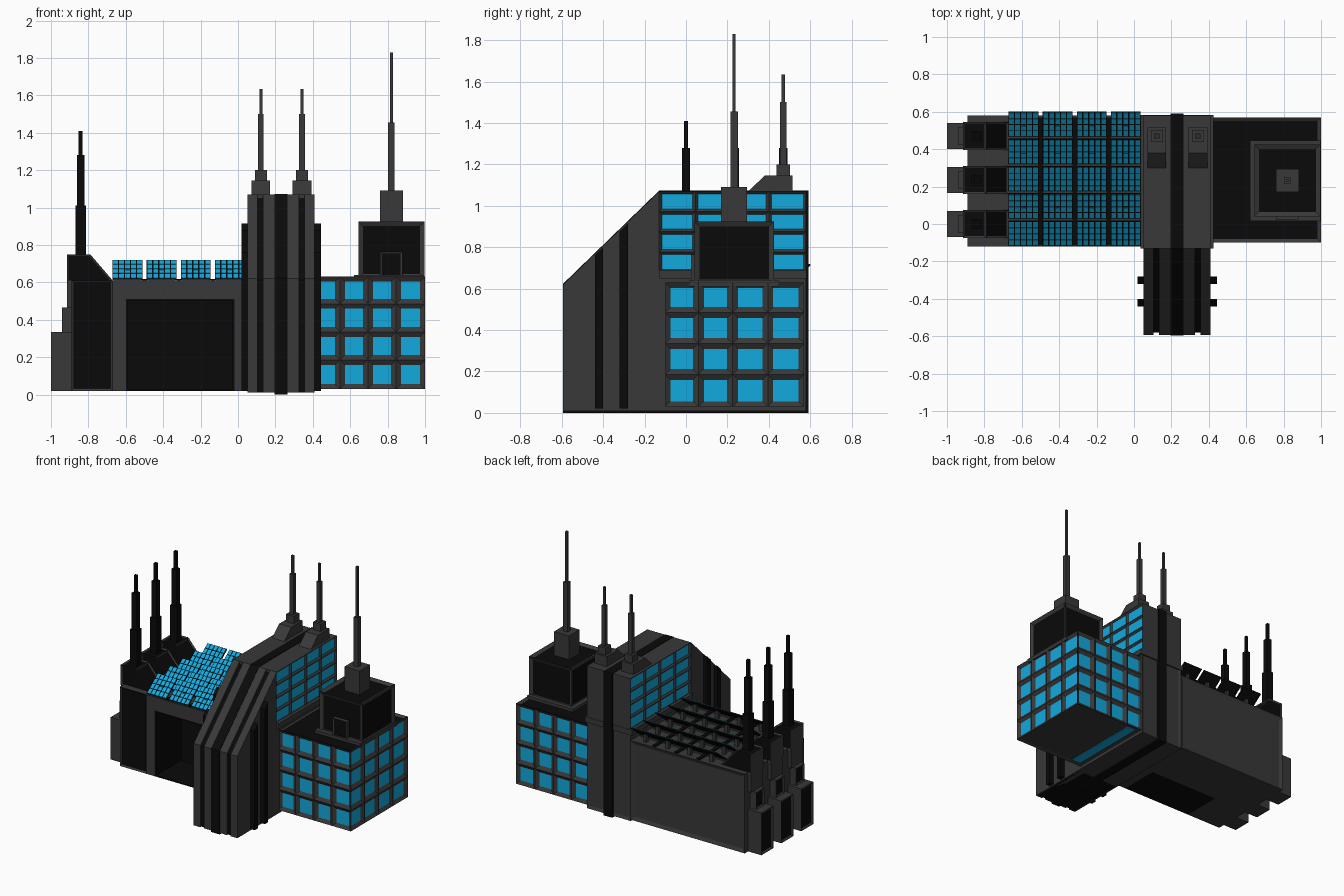
import bpy, bmesh, math
from mathutils import Vector, Matrix

if "Cube" in bpy.data.objects:
    bpy.data.objects.remove(bpy.data.objects["Cube"])


def material(name, rgb):
    m = bpy.data.materials.new(name)
    m.diffuse_color = (*rgb, 1)
    m.use_nodes = True
    m.node_tree.nodes["Principled BSDF"].inputs["Base Color"].default_value = m.diffuse_color
    return m


GREY = material("dark_grey", (0.04, 0.04, 0.04))
BLACK = material("black", (0.003, 0.003, 0.003))
BLUE = material("window_blue", (0.006, 0.4, 0.74))
MATS = [GREY, BLACK, BLUE]
G, K, B = 0, 1, 2
LEFT, RIGHT, FRONT, BACK, UP, DOWN = (
    (-1, 0, 0), (1, 0, 0), (0, -1, 0), (0, 1, 0), (0, 0, 1), (0, 0, -1))


def finish(name, bm):
    me = bpy.data.meshes.new(name)
    bm.to_mesh(me)
    bm.free()
    for m in MATS:
        me.materials.append(m)
    ob = bpy.data.objects.new(name, me)
    bpy.context.collection.objects.link(ob)
    return ob


def add_box(bm, x0, x1, y0, y1, z0, z1, mat=G, frame=Matrix()):
    m = (frame @ Matrix.Translation(((x0 + x1) / 2, (y0 + y1) / 2, (z0 + z1) / 2))
         @ Matrix.Diagonal((x1 - x0, y1 - y0, z1 - z0, 1)))
    for v in bmesh.ops.create_cube(bm, size=1, matrix=m)["verts"]:
        for f in v.link_faces:
            f.material_index = mat


def boxes(name, items, mat=G):
    bm = bmesh.new()
    for b in items:
        add_box(bm, *b, mat)
    return finish(name, bm)


def detail(bm, cuts, insets):
    """Slice a solid along axes, then inset the faces that look a given way."""
    for axis, values in cuts:
        n = Vector((0, 0, 0))
        n[axis] = 1
        for v in values:
            bmesh.ops.bisect_plane(bm, geom=bm.verts[:] + bm.edges[:] + bm.faces[:],
                                   plane_co=n * v, plane_no=n)
    bm.normal_update()
    for normal, thick, depth, mat, whole in insets:
        n = Vector(normal).normalized()
        faces = [f for f in bm.faces if f.normal.dot(n) > 0.99]
        if whole:
            bmesh.ops.inset_region(bm, faces=faces, thickness=thick, depth=-depth,
                                   use_boundary=True, use_even_offset=True)
        else:
            bmesh.ops.inset_individual(bm, faces=faces, thickness=thick, depth=-depth,
                                       use_even_offset=True)
        for f in faces:
            f.material_index = mat
        bm.normal_update()


def block(name, dims, cuts=(), insets=(), mat=G):
    bm = bmesh.new()
    add_box(bm, *dims, mat)
    detail(bm, cuts, insets)
    return finish(name, bm)


def prism(name, profile, axis, spans, mat=G, insets=()):
    """Extrude a profile: (y,z) along x when axis is 0, (x,z) along y when 1."""
    bm = bmesh.new()
    for a, b in spans:
        vs = [bm.verts.new((a, p, q) if axis == 0 else (p, a, q)) for p, q in profile]
        f = bm.faces.new(vs)
        ext = bmesh.ops.extrude_face_region(bm, geom=[f])["geom"]
        d = Vector((b - a, 0, 0)) if axis == 0 else Vector((0, b - a, 0))
        bmesh.ops.translate(bm, verts=[g for g in ext if isinstance(g, bmesh.types.BMVert)], vec=d)
    for f in bm.faces:
        f.material_index = mat
    bmesh.ops.recalc_face_normals(bm, faces=bm.faces[:])
    detail(bm, (), insets)
    return finish(name, bm)


def mast(name, x, y, steps, mat=G):
    boxes(name, [(x - w, x + w, y - w, y + w, z0, z1) for w, z0, z1 in steps], mat)


# --- Hall: portal front, solid rear, dark lining in the opening
prism("hall_portal", [(-.67, .02), (-.67, .61), (.05, .61), (.05, .02),
                      (-.02, .02), (-.02, .51), (-.6, .51), (-.6, .02)], 1, [(-.12, .18)])
block("hall_rear", (-.89, .05, .18, .58, .02, .61), insets=[(BACK, .025, .01, G, False)])
block("hall_left_wing", (-.89, -.67, -.12, .18, .02, .61), insets=[(FRONT, .012, .01, K, False)])
boxes("hall_lining", [(-.6, -.02, .17, .18, .02, .51), (-.6, -.59, -.115, .18, .02, .51),
                      (-.03, -.02, -.115, .18, .02, .51), (-.6, -.02, -.115, .18, .5, .51),
                      (-.6, -.02, -.12, .18, .02, .03)], K)

# --- Solar array: tilted panels with raised cells, on rails and legs
bm = bmesh.new()
tilt, length, width = math.atan2(.10, .13), .164, .16
for i in range(4):
    xc = -.59 + i * .182
    for j in range(5):
        yc = -.05 + j * .146
        m = Matrix.Translation((xc, yc, .668)) @ Matrix.Rotation(tilt, 4, 'X')
        add_box(bm, -width / 2, width / 2, -length / 2, length / 2, -.006, .002, K, m)
        cw, cl = width / 5, length / 4
        for a in range(5):
            for b in range(4):
                u, v = -width / 2 + a * cw, -length / 2 + b * cl
                add_box(bm, u + .003, u + cw - .003, v + .003, v + cl - .003, .001, .005, B, m)
        add_box(bm, xc - .012, xc + .012, yc - .01, yc + .014, .61, .668, G)
        add_box(bm, xc - .075, xc + .075, yc - .065, yc - .045, .61, .62, G)
finish("solar_panels", bm)
boxes("roof_rails", [(x - .013, x + .013, -.115, .57, .605, .618)
                     for x in (-.499, -.317, -.135)], K)

# --- Left vent stacks: stepped boxes, wedge head, mast
for k, y in enumerate((0, .235, .47)):
    w = .07
    block(f"stack_base_{k}", (-1, -.885, y - w, y + w, .02, .335),
          insets=[(LEFT, .015, .008, K, False)])
    block(f"stack_step_{k}", (-.942, -.885, y - .048, y + .048, .335, .465),
          insets=[(LEFT, .012, .006, K, False)])
    boxes(f"stack_neck_{k}", [(-.915, -.885, y - w, y + w, .465, .6)])
    prism(f"stack_head_{k}", [(-.915, .6), (-.915, .75), (-.79, .75), (-.67, .61), (-.67, .6)],
          1, [(y - .075, y + .075)], G,
          [(n, .01, .006, K, False) for n in (UP, (.14, 0, .12), FRONT, BACK)])
    mast(f"stack_mast_{k}", -.842, y,
         [(.028, .74, 1.01), (.02, 1.01, 1.28), (.01, 1.28, 1.41)], K)

# --- Central tower: windowed upper block, lower block, sloped front with fins
block("tower_upper", (.05, .41, -.13, .58, .68, 1.07),
      [(1, (.045, .225, .40)), (2, (.777, .875, .972))],
      [(RIGHT, .013, .012, B, False), (LEFT, .013, .012, B, False)])
block("tower_lower", (.05, .41, -.13, .58, .01, .68), insets=[(BACK, .02, .008, G, False)])
boxes("tower_ledges", [(.035, .425, -.13, .583, .65, .69)])
prism("tower_slope_core", [(-.58, .01), (-.58, .612), (-.13, 1.048), (-.13, .01)],
      0, [(.06, .4)], K)
prism("tower_fins", [(-.593, .01), (-.593, .62), (-.13, 1.07), (-.13, .01)],
      0, [(.05, .105), (.135, .195), (.265, .325), (.355, .41)])
prism("tower_centre_stripe", [(-.595, 0), (-.595, .622), (-.13, 1.073), (.592, 1.073), (.592, 0)],
      0, [(.195, .265)], K)


def slope(y):
    return .612 + (y + .593) * .968


for k, (y0, y1) in enumerate(((-.44, -.40), (-.32, -.28))):
    prism(f"tower_side_rib_{k}", [(y0, .02), (y0, slope(y0)), (y1, slope(y1)), (y1, .02)],
          0, [(.02, .06), (.40, .445)], K)

# --- Tower aerials on wedge bases
for k, x in enumerate((.122, .342)):
    prism(f"aerial_base_{k}", [(.30, 1.06), (.30, 1.07), (.38, 1.145), (.515, 1.145), (.515, 1.06)],
          0, [(x - .05, x + .05)])
    mast(f"aerial_{k}", x, .47, [(.032, 1.14, 1.2), (.015, 1.2, 1.5), (.008, 1.5, 1.635)])

# --- Right office block with a grid of recessed windows and sunken roof
grid = [(n, .026, .015, B, False) for n in (RIGHT, FRONT, BACK)]
block("office_block", (.40, 1, -.10, .57, .03, .63),
      [(0, (.545, .695, .845)), (1, (.06, .225, .395)), (2, (.185, .335, .485))],
      grid + [(UP, .02, .012, K, True), (DOWN, .02, .008, G, True)])
boxes("office_underside_strip", [(.44, .51, -.07, .54, .032, .04)], B)

# --- Penthouse with framed dark panels, doorway and tall mast
boxes("penthouse_plinth", [(.62, .998, .017, .447, .61, .64)])
block("penthouse", (.643, .997, .04, .425, .62, .925),
      insets=[(n, .025, .012, K, False) for n in (LEFT, RIGHT, FRONT, BACK, UP)])
block("penthouse_door", (.76, .88, .025, .06, .62, .765), insets=[(FRONT, .01, .006, K, False)])
mast("penthouse_mast", .82, .232,
     [(.062, .91, 1.09), (.018, 1.09, 1.455), (.008, 1.455, 1.83)])
